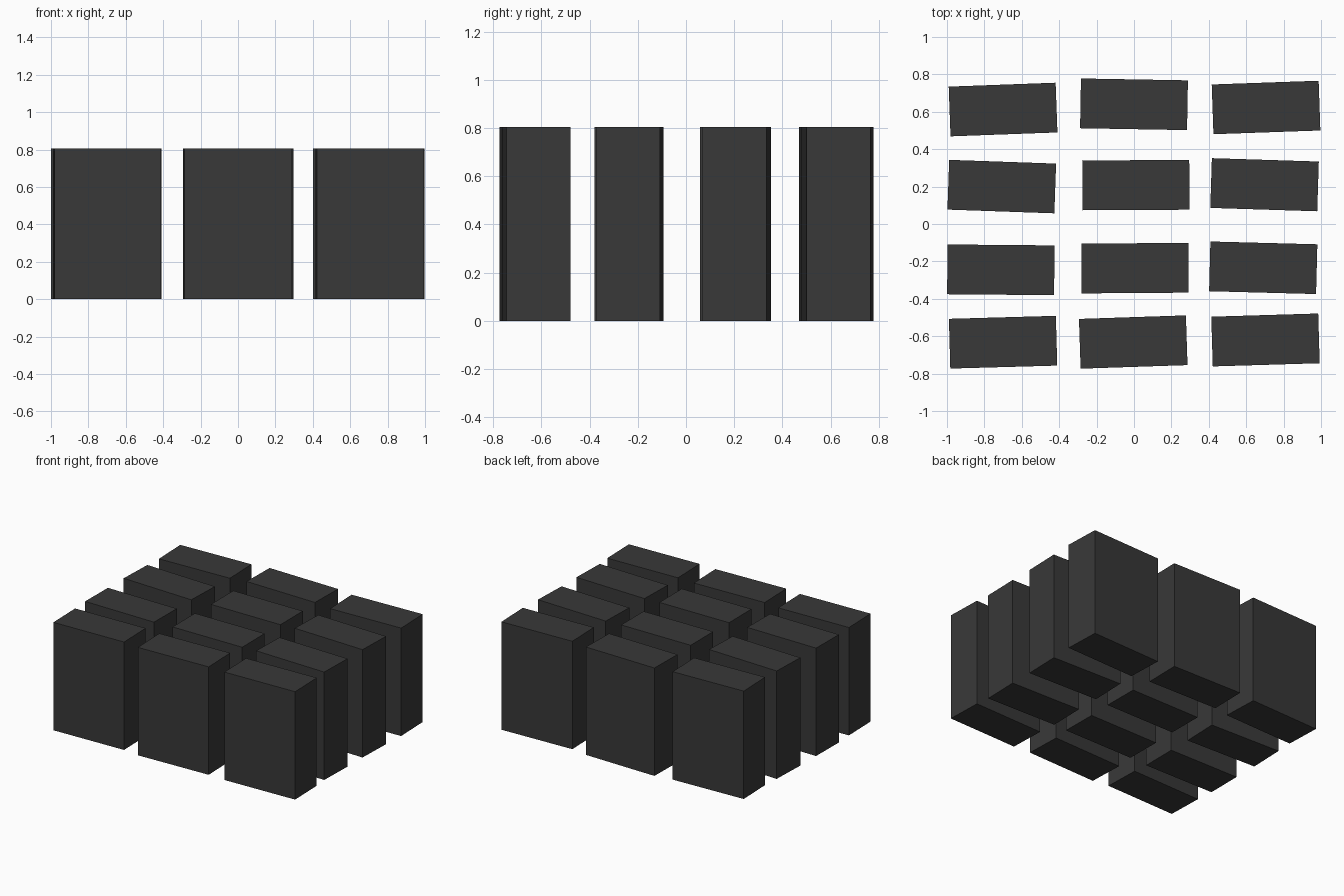
import bpy
from math import radians

if "Cube" in bpy.data.objects:
    bpy.data.objects.remove(bpy.data.objects["Cube"])

WIDTH, DEPTH, HEIGHT = 0.572, 0.266, 0.805

dark = bpy.data.materials.new("dark_grey")
dark.diffuse_color = (0.04, 0.04, 0.04, 1)
dark.use_nodes = True
dark.node_tree.nodes["Principled BSDF"].inputs["Base Color"].default_value = dark.diffuse_color

# Rows from back to front: (x, y, turn in degrees) of each block
rows = [
    [(-0.70, 0.612, 2.1), (0.0, 0.640, -1.0), (0.706, 0.623, 2.0)],
    [(-0.707, 0.20, -2.0), (0.01, 0.208, 0.3), (0.698, 0.210, -1.8)],
    [(-0.712, -0.245, -0.5), (0.005, -0.236, 0.4), (0.691, -0.234, -1.5)],
    [(-0.70, -0.632, 1.6), (-0.004, -0.631, 1.9), (0.703, -0.62, 1.7)],
]


def block(name, x, y, turn):
    bpy.ops.mesh.primitive_cube_add(size=1, location=(x, y, HEIGHT / 2),
                                    rotation=(0, 0, radians(turn)))
    ob = bpy.context.object
    ob.name = name
    ob.scale = (WIDTH, DEPTH, HEIGHT)
    ob.data.materials.append(dark)


# Upright blocks standing in a loose grid
for r, row in enumerate(rows, 1):
    for c, (x, y, turn) in enumerate(row, 1):
        block(f"block_row{r}_column{c}", x, y, turn)
